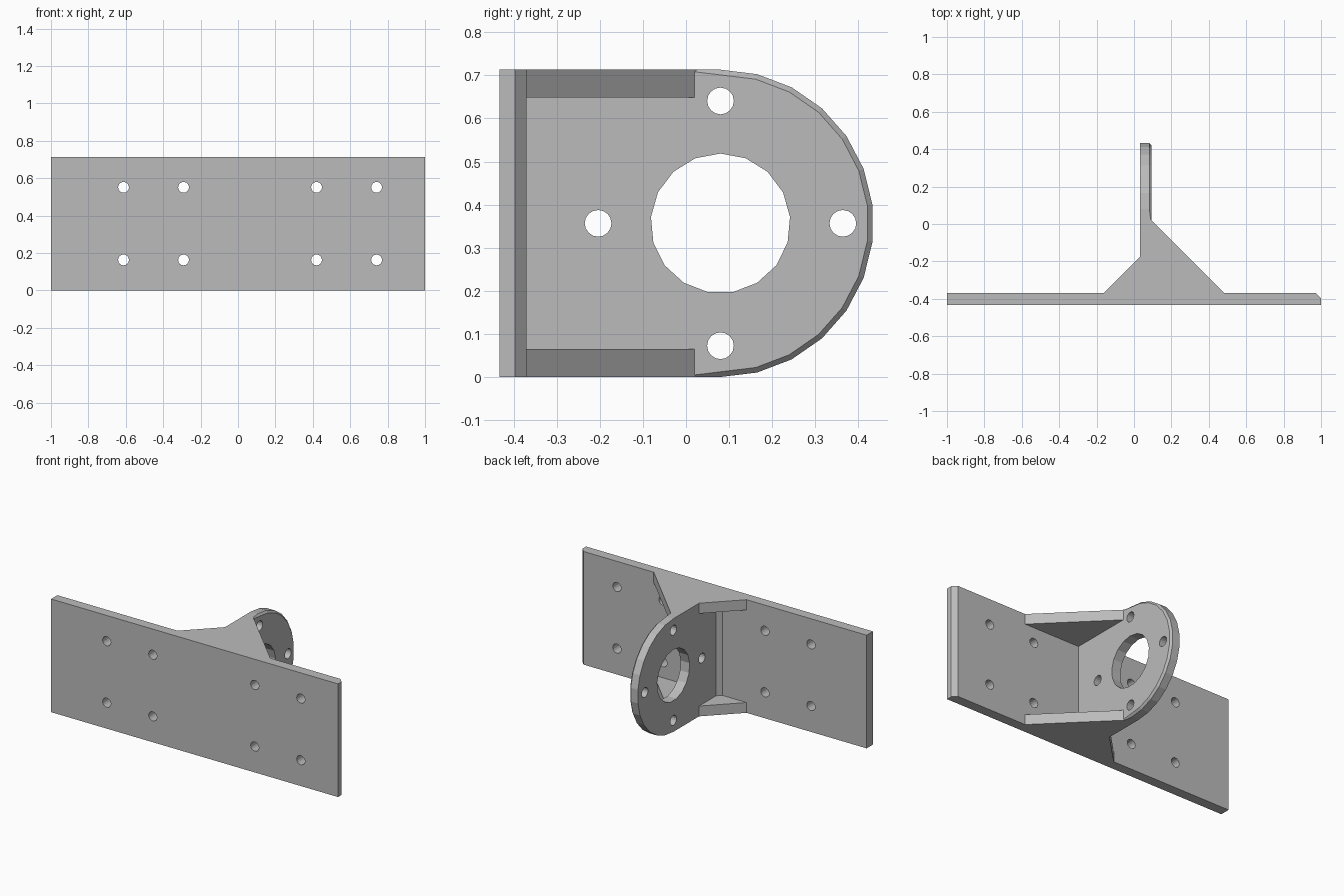
import bpy, bmesh, math
from mathutils import Vector

if "Cube" in bpy.data.objects:
    bpy.data.objects.remove(bpy.data.objects["Cube"], do_unlink=True)

HEIGHT = 0.713
MID = HEIGHT / 2
BACK = -0.37            # rear face of the base plate
X0, X1 = 0.032, 0.094   # the two faces of the flange
HUB = 0.08              # y of the flange centre

grey = bpy.data.materials.new("light grey")
grey.use_nodes = True
colour = (0.5, 0.5, 0.5, 1)
grey.diffuse_color = colour
grey.node_tree.nodes["Principled BSDF"].inputs["Base Color"].default_value = colour


def prism(name, points, axis, start, end, chamfer=None):
    """Extrude an outline along x, y or z; chamfer is an optional edge test."""
    def place(a, b, d):
        return {"x": (d, a, b), "y": (a, d, b), "z": (a, b, d)}[axis]
    bm = bmesh.new()
    face = bm.faces.new([bm.verts.new(place(a, b, start)) for a, b in points])
    grown = bmesh.ops.extrude_face_region(bm, geom=[face])["geom"]
    move = Vector(place(0, 0, end - start))
    bmesh.ops.translate(bm, vec=move, verts=[g for g in grown if isinstance(g, bmesh.types.BMVert)])
    bmesh.ops.recalc_face_normals(bm, faces=bm.faces)
    if chamfer:
        size, test = chamfer
        edges = [e for e in bm.edges if all(test(v.co) for v in e.verts)]
        bmesh.ops.bevel(bm, geom=edges, offset=size, segments=1, affect="EDGES")
    mesh = bpy.data.meshes.new(name)
    bm.to_mesh(mesh)
    bm.free()
    mesh.materials.append(grey)
    obj = bpy.data.objects.new(name, mesh)
    bpy.context.collection.objects.link(obj)
    return obj


def circle(a, b, radius, sides):
    turn = math.tau / sides
    return [(a + radius * math.sin(i * turn), b + radius * math.cos(i * turn)) for i in range(sides)]


def drill(obj, holes, axis, start, end):
    """Cut round holes given as (a, b, radius, sides)."""
    cutters = []
    for hole in holes:
        cutter = prism("hole_cutter", circle(*hole), axis, start, end)
        cutter.hide_render = True
        mod = obj.modifiers.new("hole", "BOOLEAN")
        mod.operation, mod.solver, mod.object = "DIFFERENCE", "EXACT", cutter
        cutters.append(cutter)
    graph = bpy.context.evaluated_depsgraph_get()
    mesh = bpy.data.meshes.new_from_object(obj.evaluated_get(graph))
    obj.modifiers.clear()
    obj.data = mesh
    for cutter in cutters:
        bpy.data.objects.remove(cutter, do_unlink=True)


# Base plate, chamfered along one rear end, with eight screw holes
plate = prism("base_plate", [(-1, -0.433), (1, -0.433), (1, -0.397), (0.973, BACK), (-1, BACK)],
              "z", 0, HEIGHT)
drill(plate, [(x, z, 0.029, 16) for x in (-0.612, -0.291, 0.42, 0.741) for z in (0.163, 0.551)],
      "y", -0.5, -0.3)

# Upright flange with a rounded end, chamfered on its left face
arc = [(HUB + 0.3553 * math.sin(math.pi * i / 13), MID + MID * math.cos(math.pi * i / 13))
       for i in range(14)]
flange = prism("mounting_flange", [(BACK, 0), (BACK, HEIGHT)] + arc, "x", X0, X1,
               (0.012, lambda c: c.x > X1 - 0.001 and c.y > BACK + 0.001))
ring = [(HUB + 0.284 * dy, MID + 0.284 * dz, 0.031, 16)
        for dy, dz in ((1, 0), (-1, 0), (0, 1), (0, -1))]
drill(flange, [(HUB, MID, 0.162, 17)] + ring, "x", X0 - 0.1, X1 + 0.1)

# Gussets at top and bottom on both sides of the flange
inner = X1 - 0.012
for level, z in (("lower", 0), ("upper", HEIGHT - 0.065)):
    prism(level + "_left_gusset", [(inner, BACK), (0.484, BACK), (inner, BACK + 0.484 - inner)],
          "z", z, z + 0.065)
    prism(level + "_right_gusset", [(X0, BACK), (X0, -0.175), (-0.163, BACK)], "z", z, z + 0.065)

# Small relief strip in the right inside corner
prism("corner_strip", [(X0, BACK), (X0, BACK + 0.027), (X0 - 0.027, BACK)], "z", 0.065, HEIGHT - 0.065)
